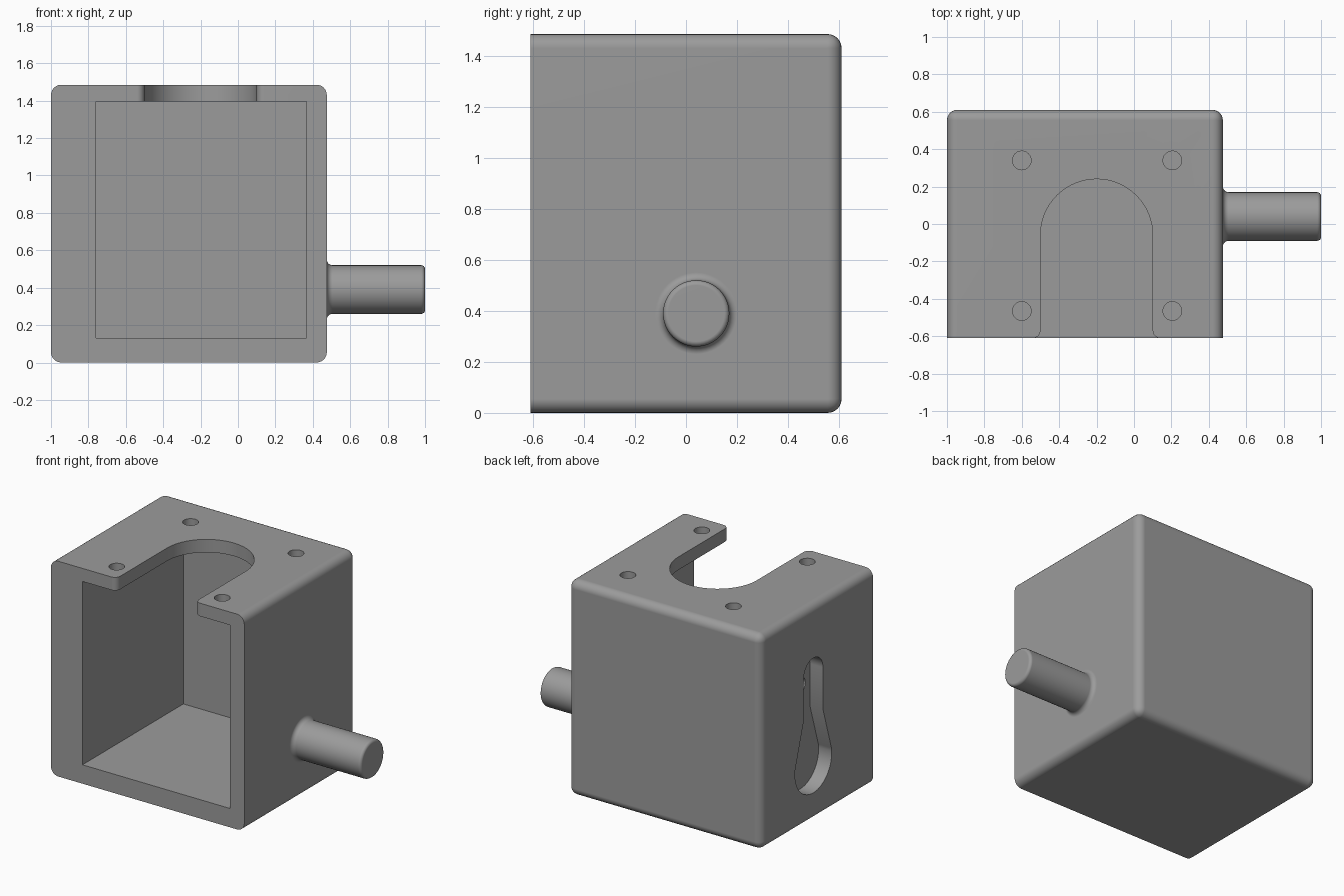
import bpy, bmesh, math
from mathutils import Vector

if "Cube" in bpy.data.objects:
    bpy.data.objects.remove(bpy.data.objects["Cube"])

grey = bpy.data.materials.new("plain grey")
grey.diffuse_color = (0.33, 0.33, 0.33, 1)
grey.use_nodes = True
grey.node_tree.nodes["Principled BSDF"].inputs["Base Color"].default_value = grey.diffuse_color


def add(name, bm):
    bmesh.ops.recalc_face_normals(bm, faces=bm.faces)
    me = bpy.data.meshes.new(name)
    bm.to_mesh(me)
    bm.free()
    me.materials.append(grey)
    ob = bpy.data.objects.new(name, me)
    bpy.context.collection.objects.link(ob)
    return ob


def box(name, lo, hi, bevel=0):
    bm = bmesh.new()
    bmesh.ops.create_cube(bm, size=1)
    for v in bm.verts:
        v.co = [(a + b) / 2 + c * (b - a) for a, b, c in zip(lo, hi, v.co)]
    if bevel:  # round every edge except the front rim
        edges = [e for e in bm.edges if max(v.co.y for v in e.verts) > lo[1] + 0.01]
        bmesh.ops.bevel(bm, geom=edges, offset=bevel, segments=6,
                        profile=0.5, affect='EDGES')
    return add(name, bm)


def prism(name, outline, place, direction):
    bm = bmesh.new()
    face = bm.faces.new([bm.verts.new(place(u, v)) for u, v in outline])
    ext = bmesh.ops.extrude_face_region(bm, geom=[face])["geom"]
    bmesh.ops.translate(bm, vec=Vector(direction),
                        verts=[g for g in ext if isinstance(g, bmesh.types.BMVert)])
    return add(name, bm)


def arc(cx, cy, r, a0, a1, n):
    return [(cx + r * math.cos(math.radians(a0 + (a1 - a0) * i / n)),
             cy + r * math.sin(math.radians(a0 + (a1 - a0) * i / n)))
            for i in range(n + 1)]


def lathe_x(name, profile, cy, cz, n=48):
    bm = bmesh.new()
    rings = []
    for x, r in profile:
        rings.append([bm.verts.new((x, cy + r * math.cos(2 * math.pi * i / n),
                                    cz + r * math.sin(2 * math.pi * i / n)))
                      for i in range(n)])
    for a, b in zip(rings, rings[1:]):
        for i in range(n):
            j = (i + 1) % n
            bm.faces.new((a[i], a[j], b[j], b[i]))
    bm.faces.new(rings[0])
    bm.faces.new(rings[-1])
    return add(name, bm)


def combine(target, tool, operation):
    mod = target.modifiers.new(operation.lower(), 'BOOLEAN')
    mod.operation, mod.solver, mod.object = operation, 'EXACT', tool
    bpy.context.view_layer.objects.active = target
    bpy.ops.object.modifier_apply(modifier=mod.name)
    bpy.data.objects.remove(tool)


X0, X1, Y, H = -1.0, 0.475, 0.61, 1.485
PY, PZ = 0.04, 0.39  # shaft and keyhole axis

# housing with rounded edges and an open front
housing = box("housing", (X0, -Y, 0), (X1, Y, H), 0.055)

# shaft with a filleted root and a rounded tip
R, F, T = 0.13, 0.03, 0.02
profile = [(X1 - 0.05, R + F)] + arc(X1 + F, R + F, F, 180, 270, 5) \
    + arc(1 - T, R - T, T, 90, 0, 4)
combine(housing, lathe_x("shaft", profile, PY, PZ), 'UNION')

# inner cavity
combine(housing, box("cavity", (-0.76, -Y - 0.1, 0.13), (0.365, 0.49, 1.395)), 'DIFFERENCE')

# U-shaped opening in the top plate, its mouth rounded outwards
cx, r, m = -0.2, 0.3, 0.04
slot = arc(cx, -0.06, r, 0, 180, 32) \
    + arc(cx - r - m, -Y + m, m, 0, -90, 5) \
    + [(cx - r - m, -Y - 0.1), (cx + r + m, -Y - 0.1)] \
    + arc(cx + r + m, -Y + m, m, 270, 180, 5)
combine(housing, prism("opening", slot, lambda u, v: (u, v, 1.3), (0, 0, 0.3)), 'DIFFERENCE')

# four screw holes in the top plate
for hx in (-0.6, 0.205):
    for hy in (-0.465, 0.34):
        hole = arc(hx, hy, 0.05, 0, 345, 23)
        combine(housing, prism("screw_hole", hole, lambda u, v: (u, v, 1.3), (0, 0, 0.3)),
                'DIFFERENCE')

# keyhole pocket in the left wall: wide round bottom tapering to a slim slot
w = 0.105
keyhole = arc(PY, PZ, 0.2, -190, 10, 30) + [(PY + w, 0.725)] \
    + arc(PY, 1.015, w, 0, 180, 20) + [(PY - w, 0.725)]
combine(housing, prism("keyhole", keyhole, lambda u, v: (X0 - 0.1, u, v), (0.2, 0, 0)),
        'DIFFERENCE')

# small blind hole in the pocket floor
pin = arc(PY, 0.905, 0.055, 0, 345, 23)
combine(housing, prism("pin_hole", pin, lambda u, v: (X0 + 0.05, u, v), (0.12, 0, 0)),
        'DIFFERENCE')

# smooth rounds, flat walls
bpy.ops.object.select_all(action='DESELECT')
housing.select_set(True)
bpy.context.view_layer.objects.active = housing
bpy.ops.object.shade_smooth_by_angle(angle=math.radians(30))
normals = housing.modifiers.new("flat_walls", 'WEIGHTED_NORMAL')
normals.keep_sharp = True
